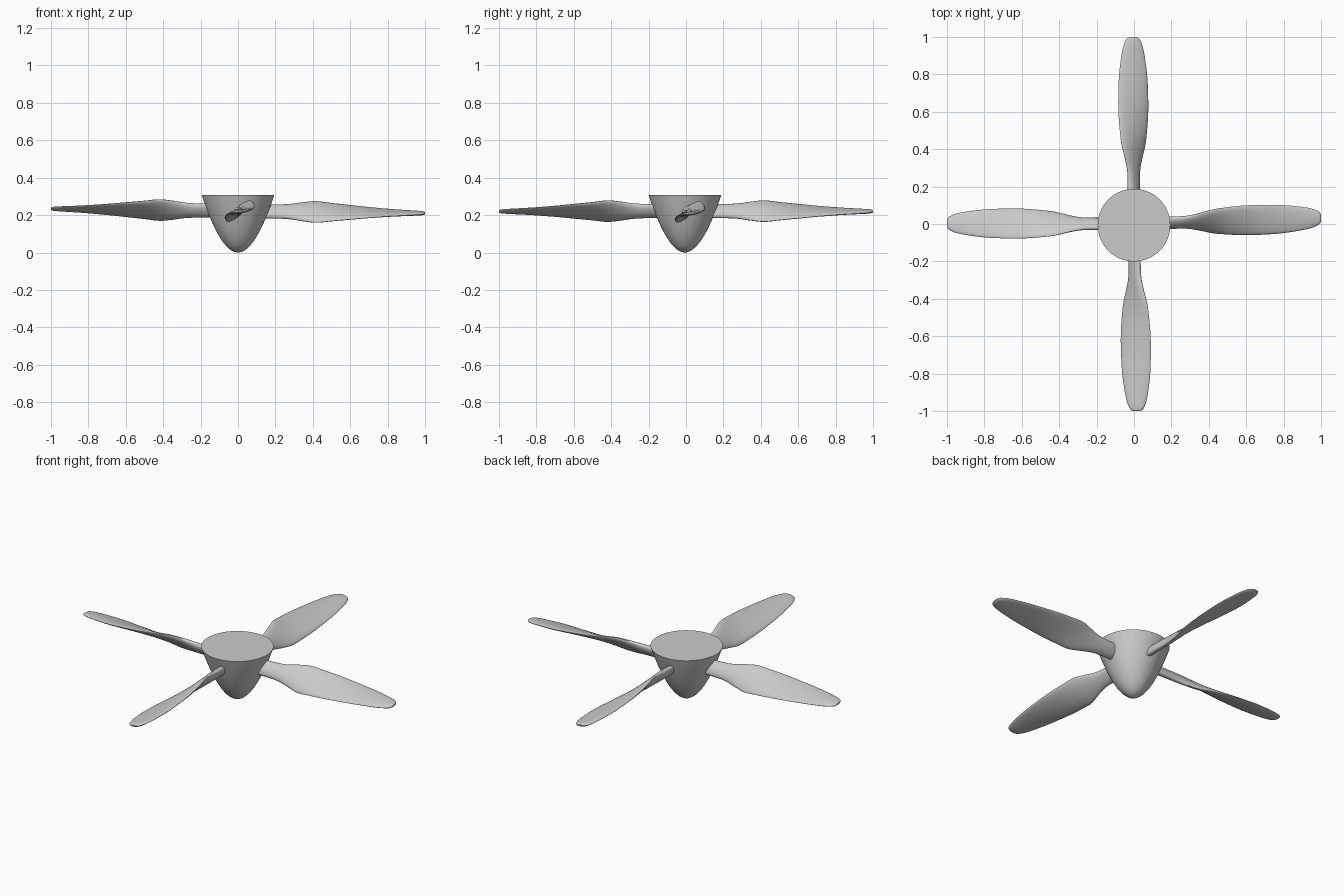
import bpy, bmesh, math
from mathutils import Matrix, Vector

if "Cube" in bpy.data.objects:
    bpy.data.objects.remove(bpy.data.objects["Cube"])

grey = bpy.data.materials.new("light_grey")
grey.diffuse_color = (0.6, 0.6, 0.6, 1)
grey.use_nodes = True
grey.node_tree.nodes["Principled BSDF"].inputs["Base Color"].default_value = grey.diffuse_color


def loft(name, rings, closed_start=None):
    """Skin a list of equal-length point rings and cap both ends."""
    bm = bmesh.new()
    loops = [[bm.verts.new(p) for p in ring] for ring in rings]
    n = len(loops[0])
    for a, b in zip(loops, loops[1:]):
        for i in range(n):
            j = (i + 1) % n
            bm.faces.new((a[i], a[j], b[j], b[i]))
    bm.faces.new(loops[0])
    bm.faces.new(loops[-1])
    bmesh.ops.recalc_face_normals(bm, faces=bm.faces)
    mesh = bpy.data.meshes.new(name)
    bm.to_mesh(mesh)
    bm.free()
    mesh.materials.append(grey)
    obj = bpy.data.objects.new(name, mesh)
    bpy.context.collection.objects.link(obj)
    bpy.ops.object.select_all(action='DESELECT')
    obj.select_set(True)
    bpy.context.view_layer.objects.active = obj
    bpy.ops.object.shade_smooth_by_angle(angle=math.radians(45))
    return obj


# Spinner: parabolic nose pointing down, flat disc on top
RADIUS, HEIGHT, STEPS, SIDES = 0.194, 0.307, 20, 64
rings = []
for k in range(STEPS + 1):
    f = max(k / STEPS, 0.02)
    r, z = RADIUS * f ** 1.04, HEIGHT * (k / STEPS) ** 2
    rings.append([(r * math.cos(2 * math.pi * i / SIDES),
                   r * math.sin(2 * math.pi * i / SIDES) - 0.006, z)
                  for i in range(SIDES)])
loft("spinner", rings)

# Blade stations: radius, half chord, half thickness, pitch in degrees
STATIONS = [
    (0.08, 0.045, 0.022, 52), (0.20, 0.045, 0.022, 52), (0.28, 0.050, 0.020, 52),
    (0.35, 0.067, 0.018, 48), (0.42, 0.084, 0.017, 42), (0.50, 0.087, 0.016, 33),
    (0.60, 0.088, 0.015, 25), (0.70, 0.084, 0.013, 19), (0.80, 0.077, 0.012, 14),
    (0.90, 0.063, 0.011, 11), (0.95, 0.052, 0.011, 9), (0.98, 0.040, 0.010, 8),
    (0.993, 0.030, 0.008, 8), (1.0, 0.018, 0.004, 8),
]


def smooth_stations(sub=4):
    """Catmull-Rom interpolation through the stations."""
    out = []
    last = len(STATIONS) - 1
    for i in range(last):
        p0, p1, p2, p3 = (STATIONS[min(max(i + d, 0), last)] for d in (-1, 0, 1, 2))
        for s in range(sub):
            t = s / sub
            out.append([0.5 * (2 * b + (c - a) * t + (2 * a - 5 * b + 4 * c - d) * t * t
                               + (3 * b - a - 3 * c + d) * t ** 3)
                        for a, b, c, d in zip(p0, p1, p2, p3)])
    return out + [list(STATIONS[-1])]


def blade(name, heading, yaw, droop):
    """Twisted blade with its upper edge on the counter-clockwise side."""
    turn = Matrix.Rotation(math.radians(heading) + yaw, 4, 'Z')
    rings = []
    for r, chord, thick, pitch in smooth_stations():
        p = math.radians(pitch)
        ring = []
        for i in range(24):
            a = 2 * math.pi * i / 24
            u, v = chord * math.cos(a), thick * math.sin(a)
            ring.append(turn @ Vector((r, u * math.cos(p) - v * math.sin(p),
                                       0.222 + droop * r + u * math.sin(p) + v * math.cos(p))))
        rings.append(ring)
    return loft(name, rings)


# Four blades, each with its own slight misalignment
for name, heading, yaw, droop in (
        ("right_blade", 0, 0.033, -0.012), ("back_blade", 90, 0.006, -0.002),
        ("left_blade", 180, -0.004, 0.012), ("front_blade", 270, 0.015, -0.002)):
    blade(name, heading, yaw, droop)
